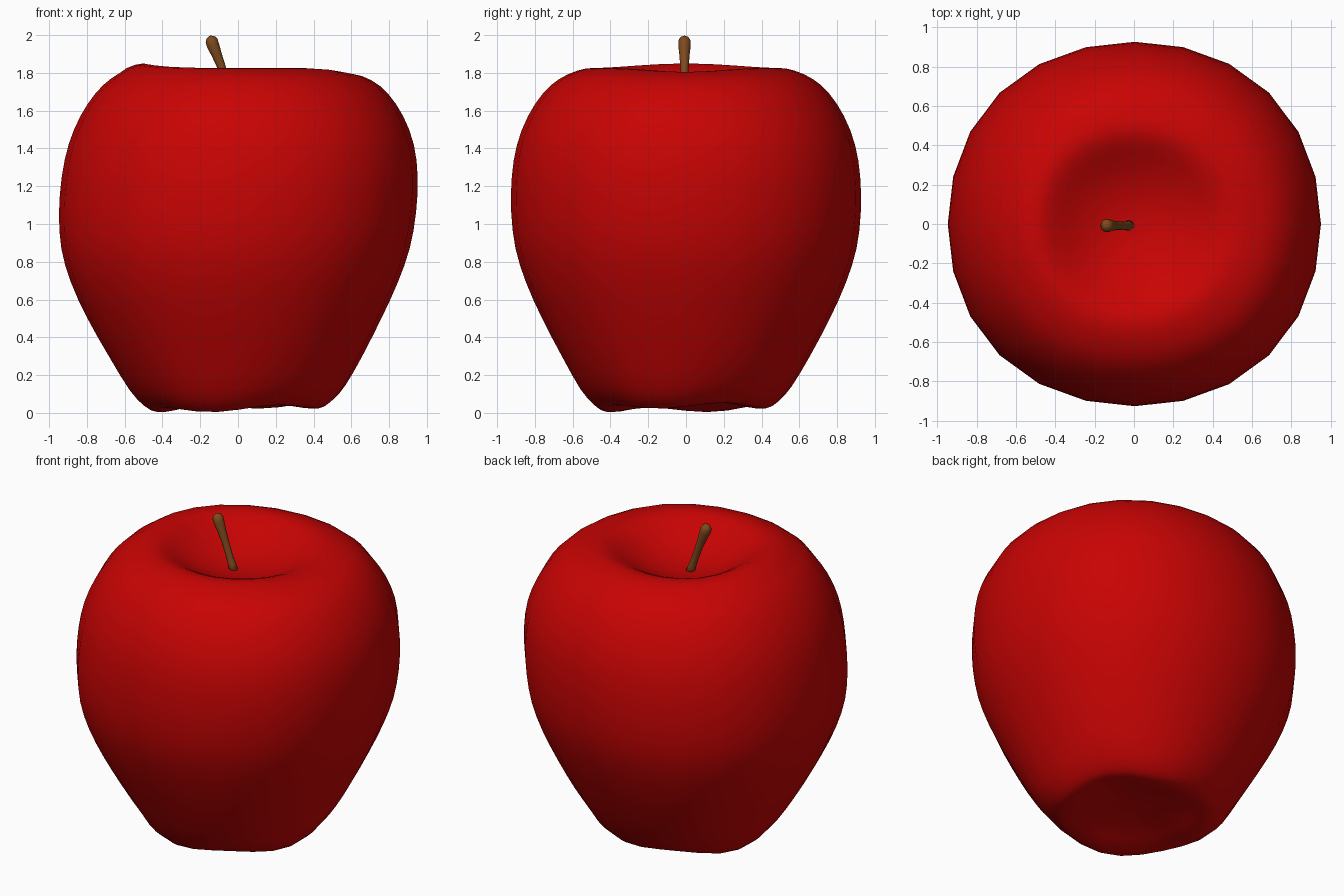
import bpy, bmesh, math
from mathutils import Vector

if "Cube" in bpy.data.objects:
    bpy.data.objects.remove(bpy.data.objects["Cube"])


def material(name, rgb):
    m = bpy.data.materials.new(name)
    m.diffuse_color = (*rgb, 1.0)
    m.use_nodes = True
    m.node_tree.nodes["Principled BSDF"].inputs["Base Color"].default_value = m.diffuse_color
    return m


def skin(name, rings, start, end, mat):
    """Bridge equal-length rings of points and close both ends with fans."""
    bm = bmesh.new()
    loops = [[bm.verts.new(p) for p in ring] for ring in rings]
    n = len(loops[0])
    for a, b in zip(loops, loops[1:]):
        for i in range(n):
            j = (i + 1) % n
            bm.faces.new((a[i], a[j], b[j], b[i]))
    for tip, loop in ((start, loops[0]), (end, loops[-1])):
        v = bm.verts.new(tip)
        for i in range(n):
            bm.faces.new((v, loop[i], loop[(i + 1) % n]))
    bmesh.ops.recalc_face_normals(bm, faces=bm.faces)
    for f in bm.faces:
        f.smooth = True
    me = bpy.data.meshes.new(name)
    bm.to_mesh(me)
    bm.free()
    me.materials.append(mat)
    ob = bpy.data.objects.new(name, me)
    bpy.context.collection.objects.link(ob)
    return ob


def smooth_profile(pts, steps=2):
    """Catmull-Rom resampling of profile tuples."""
    out = []
    for i in range(len(pts) - 1):
        p0, p1, p2, p3 = (pts[max(i - 1, 0)], pts[i], pts[i + 1], pts[min(i + 2, len(pts) - 1)])
        for s in range(steps):
            t = s / steps
            out.append([0.5 * (2 * b + (c - a) * t + (2 * a - 5 * b + 4 * c - d) * t * t
                               + (3 * b - a - 3 * c + d) * t ** 3)
                        for a, b, c, d in zip(p0, p1, p2, p3)])
    return out + [list(pts[-1])]


red = material("apple red", (0.58, 0.001, 0.001))
brown = material("stem brown", (0.21, 0.068, 0.012))

# Apple body: (radius, height, lobe amount, rim tilt) from base hollow to top dimple
PROFILE = [
    (0.12, 0.075, 0.1, 0), (0.25, 0.055, 0.4, 0), (0.35, 0.034, 0.9, 0),
    (0.44, 0.028, 1, 0), (0.50, 0.06, 1.2, 0), (0.572, 0.14, 1.1, 0),
    (0.67, 0.3, 0.2, 0), (0.778, 0.5, 0, 0), (0.865, 0.69, 0, 0),
    (0.922, 0.87, 0, 0), (0.945, 1.06, 0, 0), (0.942, 1.25, 0, 0),
    (0.914, 1.42, 0, 0), (0.855, 1.57, 0, 0), (0.775, 1.69, 0, 0),
    (0.69, 1.765, 0, 0.2), (0.59, 1.811, 0, 0.6), (0.50, 1.826, 0, 1),
    (0.42, 1.802, 0, 0.8), (0.33, 1.752, 0, 0.5), (0.22, 1.702, 0, 0.2),
    (0.10, 1.672, 0, 0),
]
SEG = 24
rings = []
for r, z, lobe, tilt in smooth_profile(PROFILE):
    # slight sideways lean of the fruit
    dx = 0.02 * math.sin((z - 1.1) * math.pi) if 0.1 < z < 1.8 and r > 0.55 else 0
    ring = []
    for i in range(SEG):
        t = 2 * math.pi * i / SEG
        # slightly squarish section
        rr = r * (1 + 0.01 * (1 - math.cos(4 * t)))
        # four uneven feet below, a raised and a dented spot on the top rim
        dz = lobe * (0.013 * math.cos(t - math.radians(28))
                     - 0.014 * math.cos(4 * (t - math.radians(163))))
        c = math.cos(t)
        dz += tilt * (0.024 * c ** 4 if c < 0 else -0.022 * c ** 8)
        ring.append((dx + rr * c, 0.979 * rr * math.sin(t), z + dz))
    rings.append(ring)
skin("apple_body", rings, (0, 0, 0.08), (0, 0, 1.665), red)

# Stem: round sections along a leaning path, flaring to a knob
STEM = [(-0.024, 1.655, 0.027), (-0.038, 1.695, 0.024), (-0.058, 1.75, 0.021),
        (-0.085, 1.825, 0.022), (-0.112, 1.895, 0.027), (-0.132, 1.945, 0.033),
        (-0.140, 1.970, 0.033), (-0.146, 1.987, 0.023)]
axis = Vector((-0.36, 0, 1)).normalized()
side = Vector((0, 1, 0))
across = side.cross(axis)
stem = []
for x, z, r in STEM:
    c = Vector((x, -0.008, z))
    stem.append([c + across * r * math.cos(k * math.pi / 6) + side * r * math.sin(k * math.pi / 6)
                 for k in range(12)])
skin("stem", stem, (-0.022, -0.008, 1.65), (-0.148, -0.008, 1.998), brown)
